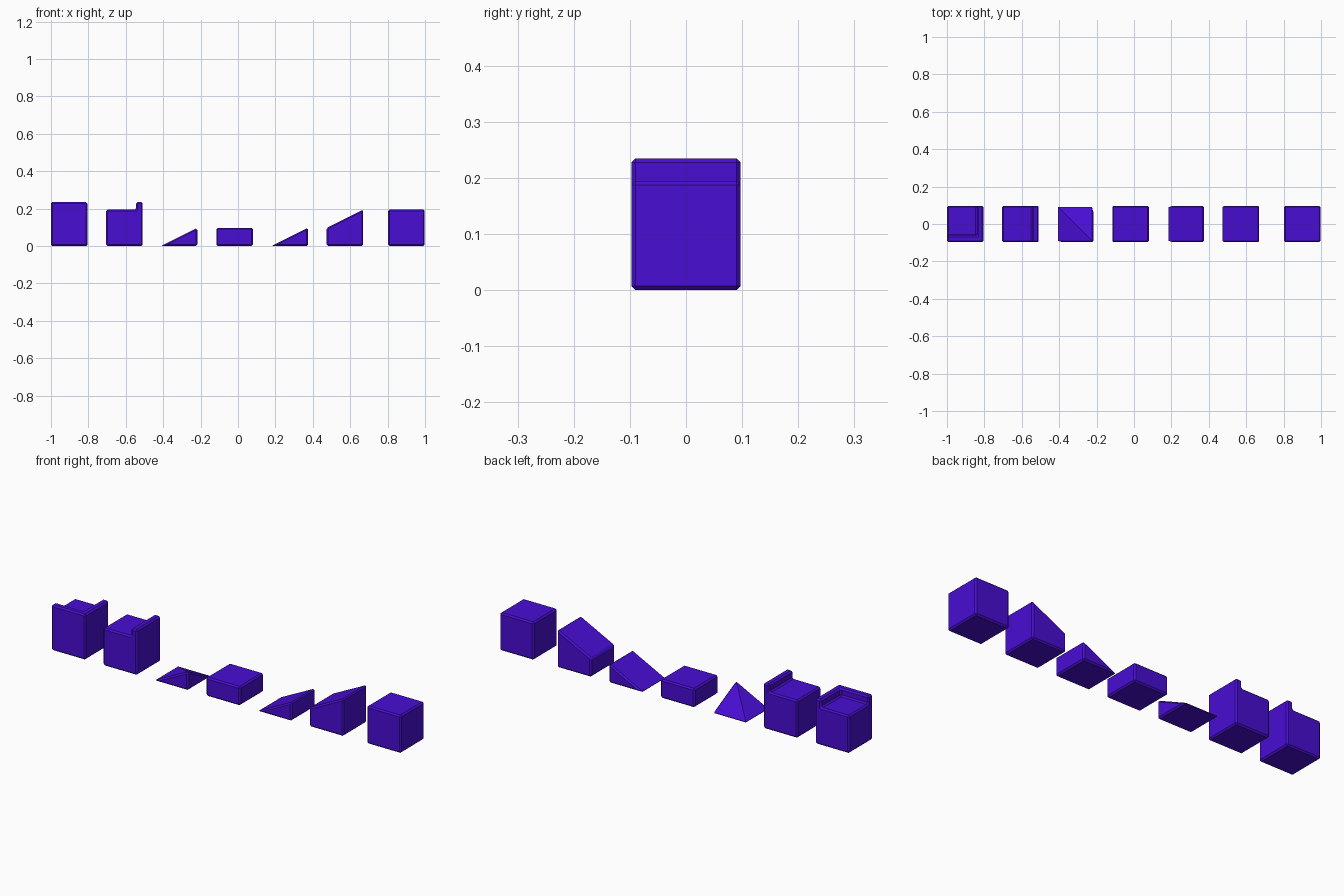
import bpy, bmesh, math

if "Cube" in bpy.data.objects:
    bpy.data.objects.remove(bpy.data.objects["Cube"])

R = 0.0975          # half width of every tile
LOW, HIGH, LIP = 0.0975, 0.195, 0.235
IN = 0.0625         # inner edge of the raised lip

violet = bpy.data.materials.new("violet")
violet.diffuse_color = (0.065, 0.004, 0.65, 1)
violet.use_nodes = True
violet.node_tree.nodes["Principled BSDF"].inputs["Base Color"].default_value = violet.diffuse_color


def solid(name, x, verts, faces):
    """Closed mesh centred at x, with a narrow chamfer on its edges."""
    bm = bmesh.new()
    vs = [bm.verts.new(v) for v in verts]
    for f in faces:
        bm.faces.new([vs[i] for i in f])
    bmesh.ops.recalc_face_normals(bm, faces=bm.faces)
    mesh = bpy.data.meshes.new(name)
    bm.to_mesh(mesh)
    bm.free()
    mesh.materials.append(violet)
    ob = bpy.data.objects.new(name, mesh)
    ob.location.x = x
    bpy.context.collection.objects.link(ob)
    bev = ob.modifiers.new("chamfer", 'BEVEL')
    bev.width = 0.0075
    bev.segments = 1
    bev.limit_method = 'ANGLE'
    bev.angle_limit = math.radians(40)
    return ob


def extruded(name, x, profile):
    """Side profile (x, z) pulled through the tile depth."""
    n = len(profile)
    verts = [(px, y, pz) for y in (-R, R) for px, pz in profile]
    faces = [range(n), range(n, 2 * n)]
    faces += [(i, (i + 1) % n, (i + 1) % n + n, i + n) for i in range(n)]
    return solid(name, x, verts, faces)


def block(name, x, left, right):
    return extruded(name, x, [(-R, 0), (R, 0), (R, right), (-R, left)])


# Plain and sloped tiles
block("full_block", 0.9005, HIGH, HIGH)
block("upper_ramp", 0.572, LOW, HIGH)
extruded("lower_ramp", 0.276, [(-R, 0), (R, 0), (R, LOW)])
block("half_block", -0.0185, LOW, LOW)

# Corner ramp: peak at the front right corner
solid("corner_ramp", -0.315,
      [(-R, -R, 0), (R, -R, 0), (R, R, 0), (-R, R, 0), (R, -R, LOW)],
      [(0, 1, 2, 3), (0, 1, 4), (1, 2, 4), (2, 3, 4), (3, 0, 4)])

# Block with a lip along its right side
extruded("edge_lip_block", -0.607,
         [(-R, 0), (R, 0), (R, LIP), (IN, LIP), (IN, HIGH), (-R, HIGH)])

# Block with an L-shaped lip along its front and right sides
base = [(-R, -R, 0), (R, -R, 0), (R, R, 0), (-R, R, 0)]
outer = [(-R, -R, LIP), (R, -R, LIP), (R, R, LIP)]
inner = [(IN, R), (IN, -IN), (-R, -IN)]
verts = (base + outer + [(a, b, LIP) for a, b in inner]
         + [(a, b, HIGH) for a, b in inner] + [(-R, R, HIGH)])
solid("corner_lip_block", -0.9025, verts,
      [(0, 1, 2, 3), (0, 1, 5, 4), (1, 2, 6, 5),
       (2, 3, 13, 10, 7, 6), (3, 0, 4, 9, 12, 13),
       (4, 5, 8, 9), (5, 6, 7, 8),
       (7, 8, 11, 10), (8, 9, 12, 11), (10, 11, 12, 13)])
